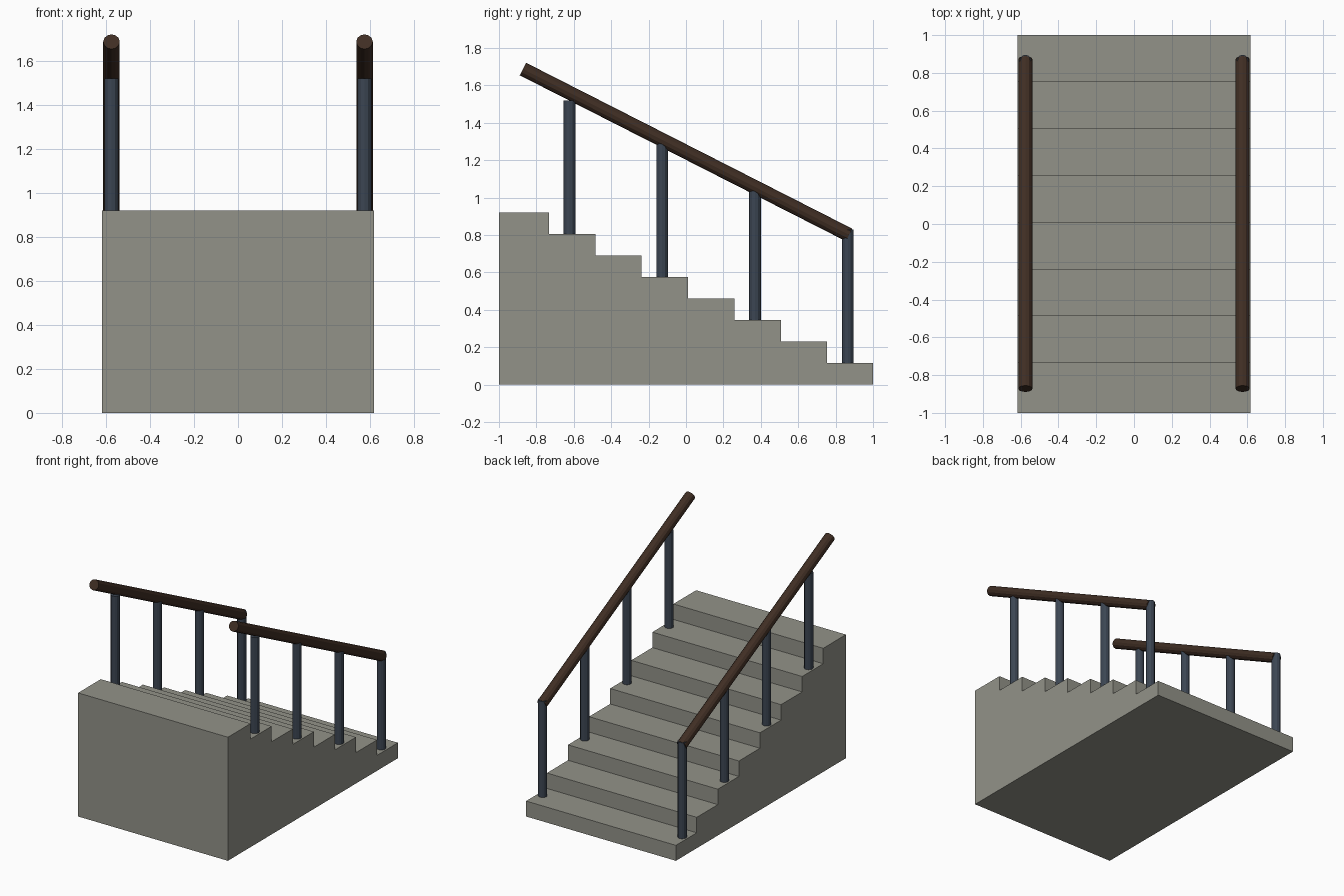
import bpy, bmesh
from mathutils import Vector

cube = bpy.data.objects.get("Cube")
if cube:
    bpy.data.objects.remove(cube, do_unlink=True)


def material(name, rgb):
    m = bpy.data.materials.new(name)
    m.use_nodes = True
    m.diffuse_color = (*rgb, 1)
    m.node_tree.nodes["Principled BSDF"].inputs["Base Color"].default_value = (*rgb, 1)
    return m


stone = material("grey stone", (0.29, 0.29, 0.25))
steel = material("blue grey steel", (0.045, 0.06, 0.085))
wood = material("dark brown wood", (0.05, 0.027, 0.017))


def add_object(name, bm, mat):
    bmesh.ops.recalc_face_normals(bm, faces=bm.faces)
    mesh = bpy.data.meshes.new(name)
    bm.to_mesh(mesh)
    bm.free()
    mesh.materials.append(mat)
    ob = bpy.data.objects.new(name, mesh)
    bpy.context.collection.objects.link(ob)


def rod(name, start, end, radius, mat, sides=12):
    start, end = Vector(start), Vector(end)
    axis = end - start
    bm = bmesh.new()
    bmesh.ops.create_cone(bm, cap_ends=True, segments=sides, radius1=radius,
                          radius2=radius, depth=axis.length)
    turn = Vector((0, 0, 1)).rotation_difference(axis).to_matrix()
    bmesh.ops.rotate(bm, matrix=turn, verts=bm.verts)
    bmesh.ops.translate(bm, vec=(start + end) / 2, verts=bm.verts)
    add_object(name, bm, mat)


# Solid flight of steps: stepped side profile extruded across the width
STEPS, RISE, RUN, HALF_WIDTH = 8, 0.115, 0.248, 0.617
profile = [(-1, 0), (1, 0)]
y = 1
for i in range(1, STEPS + 1):
    profile.append((y, i * RISE))
    y = 1.003 - i * RUN if i < STEPS else -1
    profile.append((y, i * RISE))
bm = bmesh.new()
side = bm.faces.new([bm.verts.new((-HALF_WIDTH, py, pz)) for py, pz in profile])
extruded = bmesh.ops.extrude_face_region(bm, geom=[side], use_keep_orig=True)
moved = [v for v in extruded["geom"] if isinstance(v, bmesh.types.BMVert)]
bmesh.ops.translate(bm, vec=(2 * HALF_WIDTH, 0, 0), verts=moved)
add_object("steps", bm, stone)

# Railings: posts on every second step and a sloping handrail
for label, x in (("left", 0.575), ("right", -0.575)):
    for i in range(4):
        py = 0.865 - i * 2 * RUN
        base = (1 + 2 * i) * RISE
        rod(f"{label}_post_{i + 1}", (x, py, base - 0.005), (x, py, base + 0.715), 0.031, steel)
    rod(f"{label}_handrail", (x, 0.872, 0.8), (x, -0.872, 1.687), 0.0375, wood)
